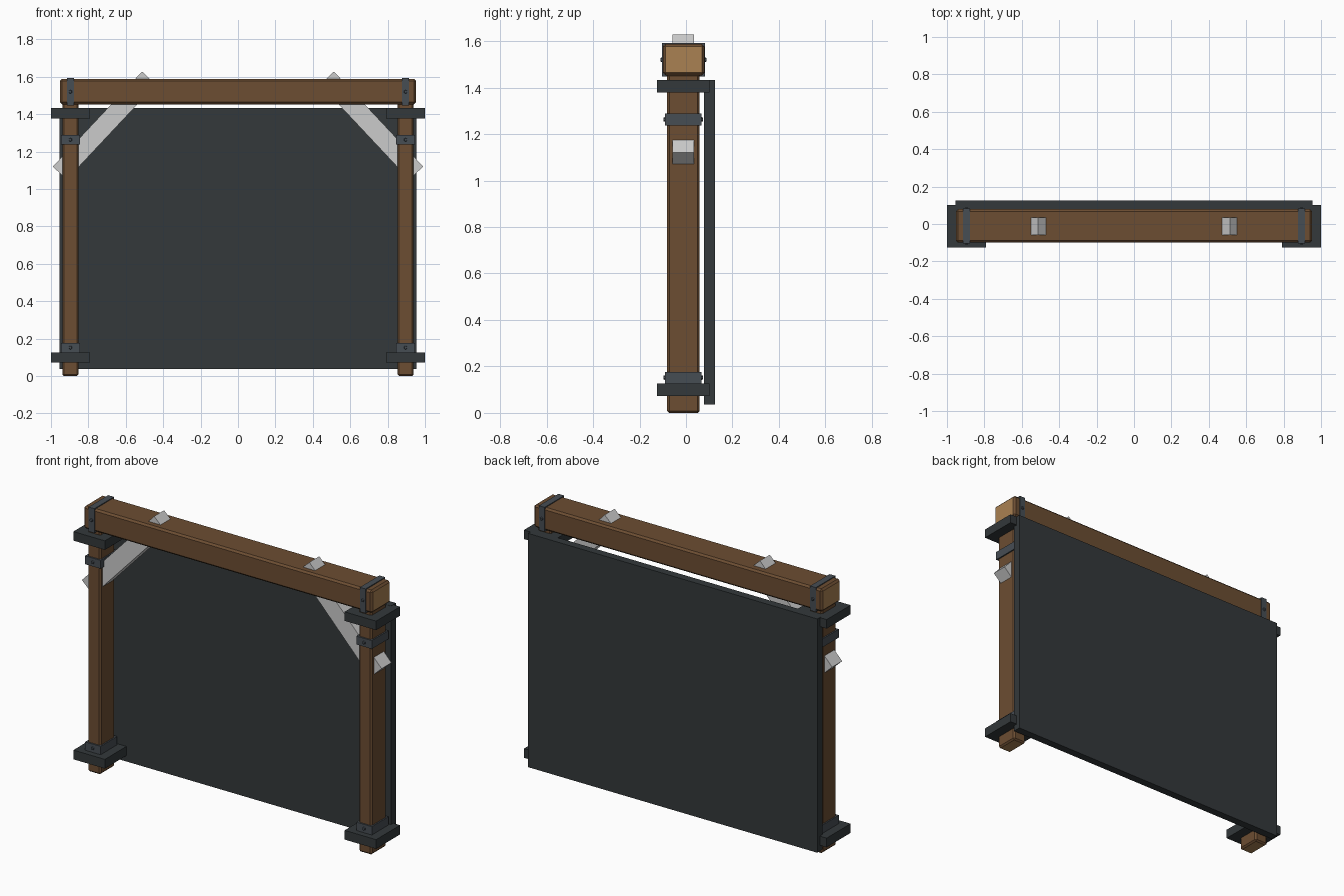
import bpy, bmesh, math
from mathutils import Vector, Matrix

if "Cube" in bpy.data.objects:
    bpy.data.objects.remove(bpy.data.objects["Cube"])


def mat(name, rgb):
    m = bpy.data.materials.new(name)
    m.diffuse_color = (*rgb, 1)
    m.use_nodes = True
    m.node_tree.nodes["Principled BSDF"].inputs["Base Color"].default_value = m.diffuse_color
    return m


WOOD = mat("wood", (0.15, 0.075, 0.032))
GRAIN = mat("end_grain", (0.40, 0.22, 0.085))
IRON = mat("iron", (0.062, 0.075, 0.088))
DARK = mat("dark_slate", (0.033, 0.040, 0.043))


def finish(name, bm, mats):
    me = bpy.data.meshes.new(name)
    bm.to_mesh(me)
    bm.free()
    for m in mats:
        me.materials.append(m)
    ob = bpy.data.objects.new(name, me)
    bpy.context.collection.objects.link(ob)
    return ob


def box(name, lo, hi, mats=(), bevel=0.0, grain_axis=None):
    lo, hi = Vector(lo), Vector(hi)
    bm = bmesh.new()
    bmesh.ops.create_cube(bm, size=1)
    for v in bm.verts:
        v.co = Vector(v.co[i] * (hi[i] - lo[i]) + (lo[i] + hi[i]) / 2 for i in range(3))
    if bevel:
        bmesh.ops.bevel(bm, geom=bm.edges[:], offset=bevel, segments=1, affect='EDGES')
    bm.normal_update()
    if grain_axis is not None:
        for f in bm.faces:
            if abs(f.normal[grain_axis]) > 0.9:
                f.material_index = 1
    return finish(name, bm, mats)


def stud(name, x, y, z, direction):
    # six-sided bolt head facing front or back
    bm = bmesh.new()
    bmesh.ops.create_cone(bm, cap_ends=True, segments=6, radius1=0.011, radius2=0.008, depth=0.01,
                          matrix=Matrix.Translation((x, y, z)) @ Matrix.Rotation(direction * math.pi / 2, 4, 'X'))
    return finish(name, bm, [IRON])


# Crossbeam and back panel
box("top_beam", (-0.953, -0.099, 1.453), (0.953, 0.079, 1.588), (WOOD, GRAIN), 0.011, 0)
box("back_panel", (-0.955, 0.078, 0.037), (0.955, 0.125, 1.433), [DARK])

for s, side in ((-1, "left"), (1, "right")):
    cx = s * 0.896

    def sided(name, half, y0, y1, z0, z1, *rest):
        return box(side + "_" + name, (cx - half, y0, z0), (cx + half, y1, z1), *rest)

    # Upright post
    sided("post", 0.043, -0.081, 0.059, 0, 1.46, (WOOD, GRAIN), 0.009, 2)
    # Iron collars and the strap round the beam
    for level, z0, z1 in (("lower", 0.127, 0.177), ("upper", 1.238, 1.288)):
        sided(level + "_collar", 0.051, -0.090, 0.066, z0, z1, [IRON])
        for y, d in ((-0.092, 1), (0.068, -1)):
            stud(f"{side}_{level}_collar_stud", cx, y, (z0 + z1) / 2, d)
    sided("beam_strap", 0.019, -0.103, 0.082, 1.447, 1.593, [IRON])
    for y, d in ((-0.105, 1), (0.084, -1)):
        stud(side + "_beam_strap_stud", cx, y, 1.52, d)
    # Mounting blocks
    for level, z0, z1 in (("lower", 0.072, 0.127), ("upper", 1.378, 1.432)):
        sided(level + "_bracket", 0.104, -0.125, 0.101, z0, z1, [DARK])

    # Diagonal brace running through post and beam
    a, b = Vector((0.990, 0, 1.120)), Vector((0.513, 0, 1.628))
    d = (b - a).normalized()
    off = Vector((-d.z, 0, d.x)) * 0.102
    bm = bmesh.new()
    vs = [bm.verts.new((s * p.x, -0.059, p.z)) for p in (a, b, b + off, a + off)]
    f = bm.faces.new(vs)
    ext = bmesh.ops.extrude_face_region(bm, geom=[f])
    bmesh.ops.translate(bm, vec=(0, 0.094, 0),
                        verts=[g for g in ext["geom"] if isinstance(g, bmesh.types.BMVert)])
    bmesh.ops.recalc_face_normals(bm, faces=bm.faces[:])
    finish(side + "_brace", bm, [])
